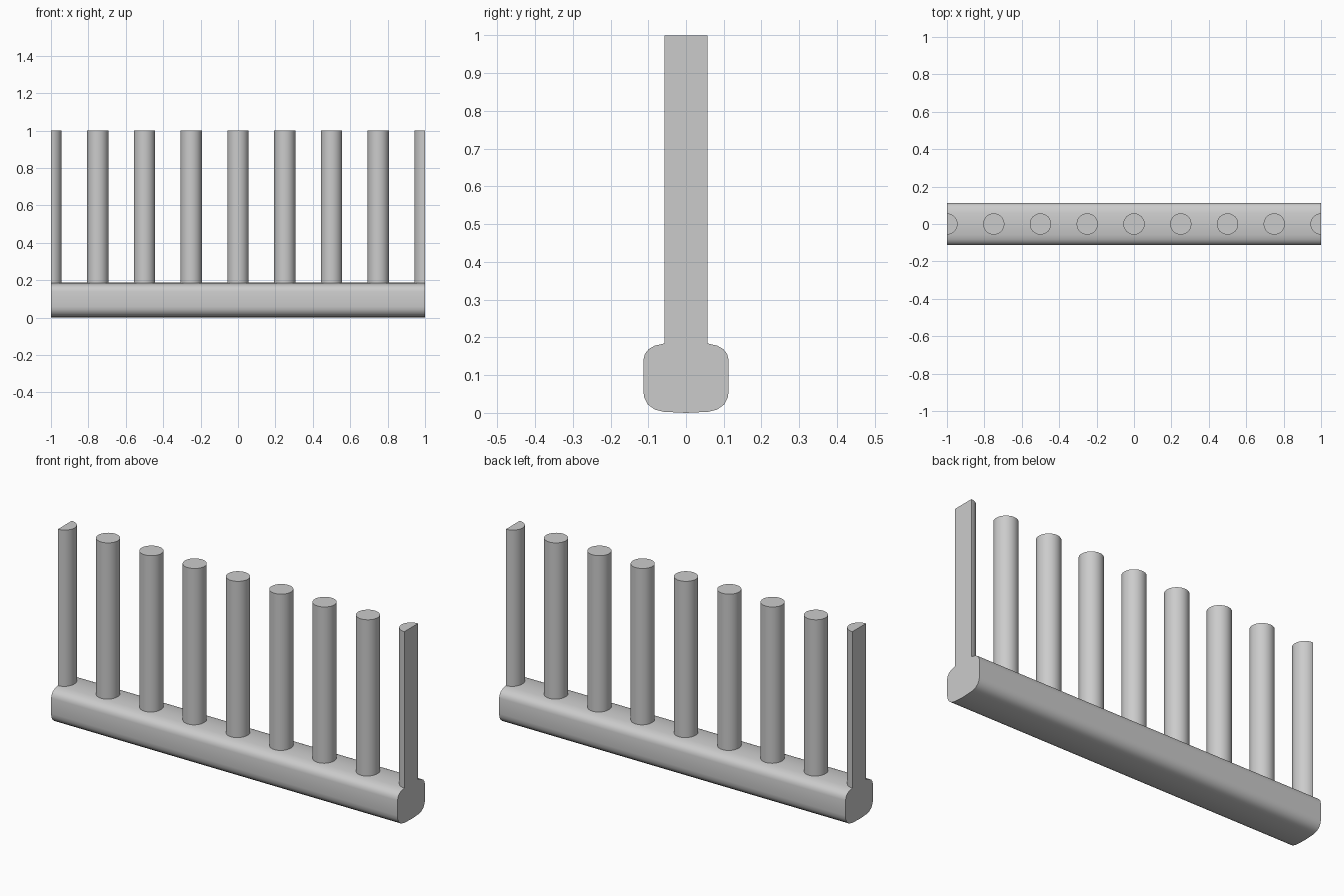
import bpy, bmesh, math

if "Cube" in bpy.data.objects:
    bpy.data.objects.remove(bpy.data.objects["Cube"])

grey = bpy.data.materials.new("light_grey")
grey.diffuse_color = (0.6, 0.6, 0.6, 1)
grey.use_nodes = True
grey.node_tree.nodes["Principled BSDF"].inputs["Base Color"].default_value = grey.diffuse_color


def finish(name, bm):
    bmesh.ops.recalc_face_normals(bm, faces=bm.faces)
    mesh = bpy.data.meshes.new(name)
    bm.to_mesh(mesh)
    bm.free()
    mesh.materials.append(grey)
    ob = bpy.data.objects.new(name, mesh)
    bpy.context.collection.objects.link(ob)
    bpy.ops.object.select_all(action='DESELECT')
    ob.select_set(True)
    bpy.context.view_layer.objects.active = ob
    bpy.ops.object.shade_smooth_by_angle(angle=math.radians(35))
    return ob


def extrude(name, outline, vec):
    """Solid made by sweeping a closed outline along a vector."""
    bm = bmesh.new()
    face = bm.faces.new([bm.verts.new(p) for p in outline])
    new = bmesh.ops.extrude_face_region(bm, geom=[face])["geom"]
    bmesh.ops.translate(bm, vec=vec, verts=[v for v in new if isinstance(v, bmesh.types.BMVert)])
    return finish(name, bm)


# Base rail: rounded section, mirrored across y
half = [(0.06, 0.003), (0.083, 0.009), (0.101, 0.022), (0.111, 0.042), (0.113, 0.06),
        (0.113, 0.14), (0.109, 0.156), (0.099, 0.169), (0.083, 0.178), (0.057, 0.184)]
section = [(0, 0)] + half + [(0, 0.187)] + [(-y, z) for y, z in reversed(half)]
extrude("base_rail", [(-1, y, z) for y, z in section], (2, 0, 0))

# Round bars, the two end ones cut in half flush with the rail ends
R, SEG, BOTTOM, TOP = 0.057, 32, 0.15, 1.0
for i in range(9):
    x = -1 + i * 0.25
    start, sweep = 0, 2 * math.pi
    if i in (0, 8):
        start, sweep = (-math.pi / 2 if i == 0 else math.pi / 2), math.pi
    n = SEG if sweep > 4 else SEG // 2 + 1
    step = 2 * math.pi / SEG
    ring = [(x + R * math.cos(start + k * step), R * math.sin(start + k * step), BOTTOM)
            for k in range(n)]
    extrude("end_half_bar" if i in (0, 8) else "bar", ring, (0, 0, TOP - BOTTOM))
